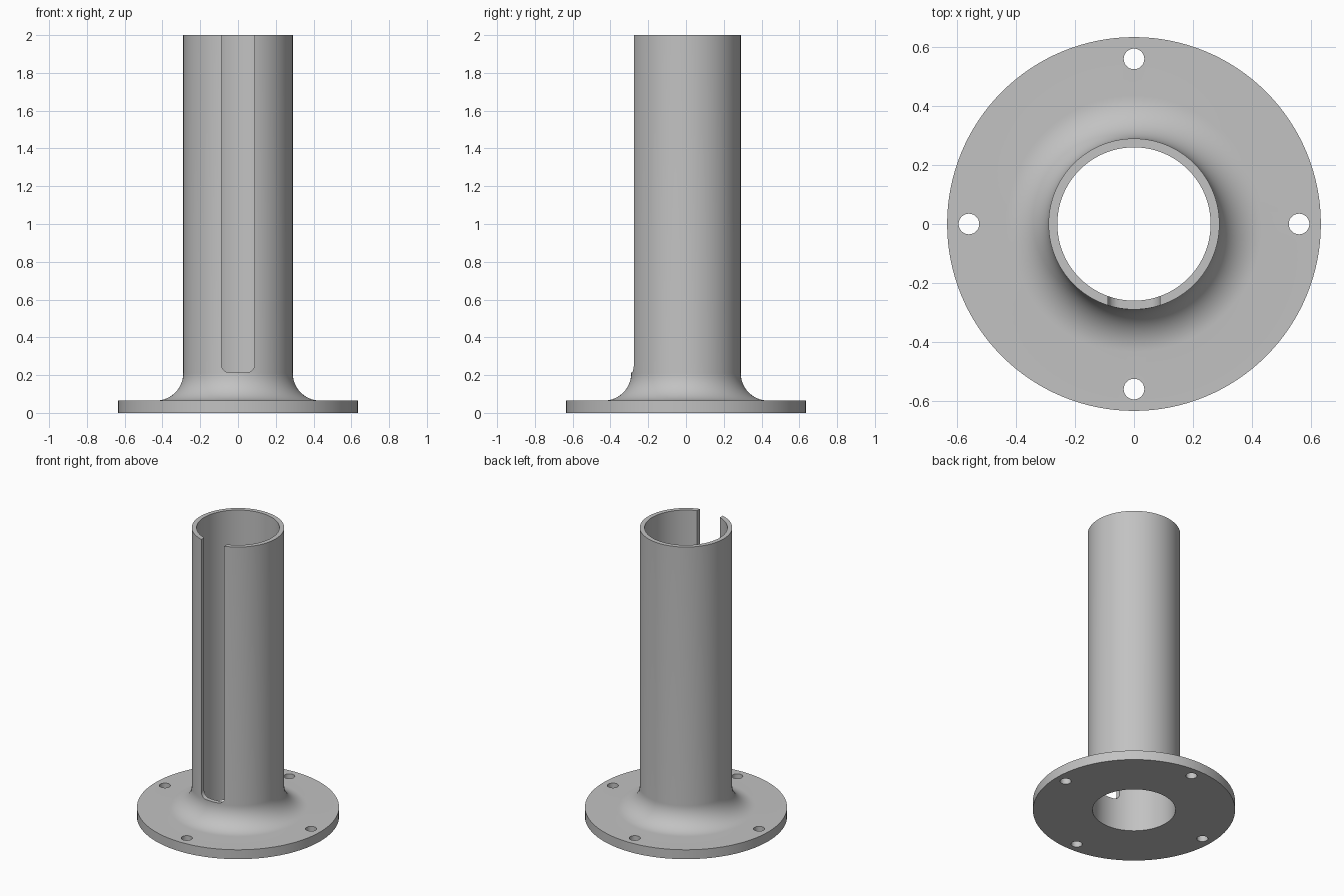
import bpy, bmesh, math
from mathutils import Matrix, Vector

cube = bpy.data.objects.get("Cube")
if cube:
    bpy.data.objects.remove(cube, do_unlink=True)

SEGMENTS = 128
R_BORE, R_TUBE, R_FLANGE = 0.26, 0.29, 0.634
FLANGE_H, HEIGHT, FILLET = 0.065, 2.0, 0.145
HOLE_R, HOLE_PITCH = 0.035, 0.56
SLOT_HALF, SLOT_BOTTOM, SLOT_CORNER = 0.088, 0.215, 0.04

# Single grey finish
grey = bpy.data.materials.new("grey")
grey.use_nodes = True
colour = (0.54, 0.54, 0.54, 1)
grey.diffuse_color = colour
grey.node_tree.nodes["Principled BSDF"].inputs["Base Color"].default_value = colour


def arc(cx, cz, r, start, end, steps):
    """Points along an arc, angles in degrees."""
    angles = [math.radians(start + (end - start) * i / steps) for i in range(steps + 1)]
    return [(cx + r * math.cos(a), cz + r * math.sin(a)) for a in angles]


def make_object(name, bm):
    bmesh.ops.recalc_face_normals(bm, faces=bm.faces)
    mesh = bpy.data.meshes.new(name)
    bm.to_mesh(mesh)
    bm.free()
    obj = bpy.data.objects.new(name, mesh)
    obj.data.materials.append(grey)
    bpy.context.collection.objects.link(obj)
    return obj


# Flange, fillet and tube turned from one closed profile
profile = [(R_BORE, 0), (R_FLANGE, 0), (R_FLANGE, FLANGE_H)]
profile += arc(R_TUBE + FILLET, FLANGE_H + FILLET, FILLET, 270, 180, 16)
profile += [(R_TUBE, HEIGHT), (R_BORE, HEIGHT)]
bm = bmesh.new()
verts = [bm.verts.new((x, 0, z)) for x, z in profile]
edges = [bm.edges.new((v, verts[i - 1])) for i, v in enumerate(verts)]
bmesh.ops.spin(bm, geom=verts + edges, cent=(0, 0, 0), axis=(0, 0, 1),
               angle=math.tau, steps=SEGMENTS, use_duplicate=False)
bmesh.ops.remove_doubles(bm, verts=bm.verts, dist=0.0001)
stand = make_object("flanged_tube", bm)

# Cutter for the four bolt holes
bm = bmesh.new()
for i in range(4):
    turn = Matrix.Rotation(i * math.pi / 2, 4, "Z")
    place = turn @ Matrix.Translation((HOLE_PITCH, 0, FLANGE_H / 2))
    bmesh.ops.create_cone(bm, cap_ends=True, segments=32, radius1=HOLE_R,
                          radius2=HOLE_R, depth=0.3, matrix=place)
holes = make_object("bolt_hole_cutter", bm)

# Cutter for the open-topped slot with rounded lower corners
inset, low = SLOT_HALF - SLOT_CORNER, SLOT_BOTTOM + SLOT_CORNER
outline = [(-SLOT_HALF, HEIGHT + 0.2)]
outline += arc(-inset, low, SLOT_CORNER, 180, 270, 8)
outline += arc(inset, low, SLOT_CORNER, 270, 360, 8)
outline += [(SLOT_HALF, HEIGHT + 0.2)]
bm = bmesh.new()
face = bm.faces.new([bm.verts.new((x, -0.1, z)) for x, z in outline])
side = bmesh.ops.extrude_face_region(bm, geom=[face])
bmesh.ops.translate(bm, vec=Vector((0, -0.5, 0)),
                    verts=[v for v in side["geom"] if isinstance(v, bmesh.types.BMVert)])
slot = make_object("slot_cutter", bm)

# Cut the openings, then discard the cutters
bpy.ops.object.select_all(action="DESELECT")
stand.select_set(True)
bpy.context.view_layer.objects.active = stand
for cutter in (holes, slot):
    cutter.hide_render = True
    cut = stand.modifiers.new(cutter.name, "BOOLEAN")
    cut.operation, cut.solver, cut.object = "DIFFERENCE", "EXACT", cutter
    bpy.ops.object.modifier_apply(modifier=cut.name)
    bpy.data.objects.remove(cutter, do_unlink=True)

bpy.ops.object.shade_smooth_by_angle(angle=math.radians(30))
